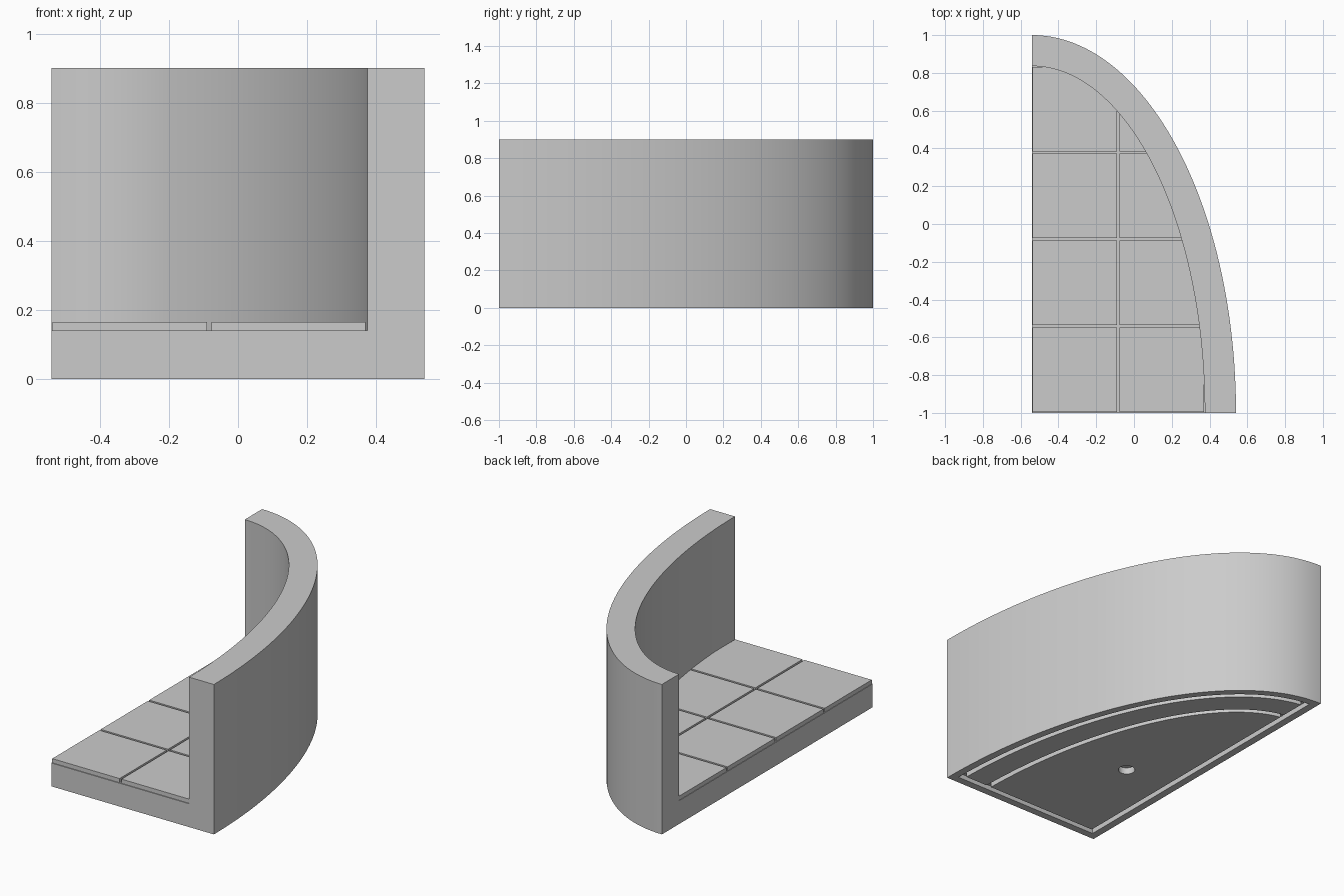
import bpy, bmesh, math

if "Cube" in bpy.data.objects:
    bpy.data.objects.remove(bpy.data.objects["Cube"])

CX, CY = -0.54, -1.0          # corner where the two straight sides meet
A, B = 1.08, 2.0              # outer quarter-ellipse radii
IA, IB = 0.915, 1.836         # inner quarter-ellipse radii
FLOOR, TOP, TILE_TOP = 0.14, 0.90, 0.165
SEG = 64

grey = bpy.data.materials.new("light_grey")
grey.diffuse_color = (0.6, 0.6, 0.6, 1)
grey.use_nodes = True
grey.node_tree.nodes["Principled BSDF"].inputs["Base Color"].default_value = grey.diffuse_color


def arc(a, b, m=0.0):
    """Quarter ellipse points, kept at least m away from both straight sides."""
    t0, t1 = math.asin(m / b), math.acos(m / a)
    return [(a * math.cos(t0 + (t1 - t0) * i / SEG),
             b * math.sin(t0 + (t1 - t0) * i / SEG)) for i in range(SEG + 1)]


def prism(name, pts, z0, z1):
    """Extrude an outline, given relative to the corner, from z0 to z1."""
    bm = bmesh.new()
    face = bm.faces.new([bm.verts.new((CX + x, CY + y, z0)) for x, y in pts])
    top = bmesh.ops.extrude_face_region(bm, geom=[face])["geom"]
    bmesh.ops.translate(bm, vec=(0, 0, z1 - z0),
                        verts=[v for v in top if isinstance(v, bmesh.types.BMVert)])
    bmesh.ops.recalc_face_normals(bm, faces=bm.faces)
    mesh = bpy.data.meshes.new(name)
    bm.to_mesh(mesh)
    bm.free()
    mesh.materials.append(grey)
    obj = bpy.data.objects.new(name, mesh)
    bpy.context.collection.objects.link(obj)
    return obj


def rect(x0, y0, x1, y1):
    return [(x0, y0), (x1, y0), (x1, y1), (x0, y1)]


def activate(obj):
    bpy.ops.object.select_all(action='DESELECT')
    obj.select_set(True)
    bpy.context.view_layer.objects.active = obj


def cut(obj, cutter, op='DIFFERENCE'):
    mod = obj.modifiers.new("cut", 'BOOLEAN')
    mod.operation, mod.solver, mod.object = op, 'EXACT', cutter
    activate(obj)
    bpy.ops.object.modifier_apply(modifier=mod.name)
    bpy.data.objects.remove(cutter)


def interior(a, b, z0, z1):
    """Inner space, running past the two open straight sides."""
    return prism("interior_cutter",
                 arc(a, b) + [(-0.1, b), (-0.1, -0.1), (a, -0.1)], z0, z1)


# Base and curved wall in one piece
body = prism("base_and_wall", arc(A, B) + [(0, 0)], 0, TOP)
cut(body, interior(IA, IB, FLOOR, TOP + 0.1))

# Underside grooves: two curved ones and one along each straight side
RIM, W, DEPTH = 0.045, 0.032, 0.03
for inset, m in ((RIM, RIM), (0.225, RIM + 0.01)):
    band = arc(A - inset, B - inset, m) + arc(A - inset - W, B - inset - W, m)[::-1]
    cut(body, prism("groove_cutter", band, -0.1, DEPTH))
cut(body, prism("groove_cutter", rect(RIM, RIM, RIM + W, B - RIM - 0.01), -0.1, DEPTH))
cut(body, prism("groove_cutter", rect(RIM, RIM, A - RIM - 0.01, RIM + W), -0.1, DEPTH))

# Small round hole in the underside
hole = [(0.36 + 0.047 * math.cos(math.tau * i / 32),
         0.72 + 0.047 * math.sin(math.tau * i / 32)) for i in range(32)]
cut(body, prism("hole_cutter", hole, -0.1, 0.04))
activate(body)
bpy.ops.object.shade_smooth_by_angle(angle=math.radians(30))

# Floor tiles, trimmed to the curve of the wall
SIZE, PITCH = 0.447, 0.46
for col in range(2):
    for row in range(4):
        x, y = 0.003 + col * PITCH, 0.005 + row * PITCH
        tile = prism(f"floor_tile_{col + 1}_{row + 1}",
                     rect(x, y, x + SIZE, y + SIZE), FLOOR, TILE_TOP)
        cut(tile, interior(IA, IB, 0, 0.5), 'INTERSECT')
        activate(tile)
        bpy.ops.object.shade_smooth_by_angle(angle=math.radians(30))
